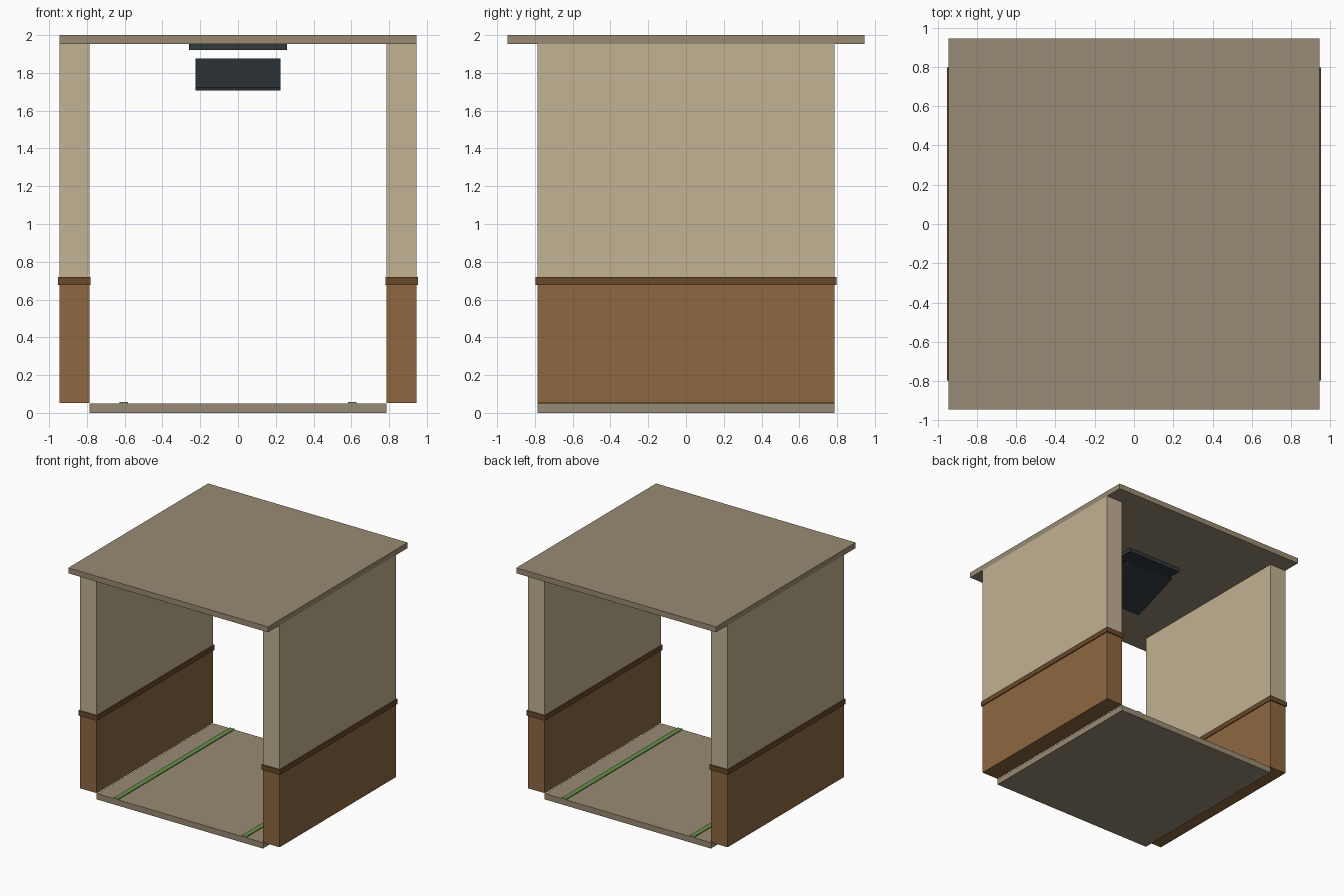
import bpy, math

if "Cube" in bpy.data.objects:
    bpy.data.objects.remove(bpy.data.objects["Cube"])


def srgb(hex_code):
    vals = [int(hex_code[i:i + 2], 16) / 255 for i in (0, 2, 4)]
    return [v / 12.92 if v <= 0.04045 else ((v + 0.055) / 1.055) ** 2.4 for v in vals] + [1.0]


def material(name, hex_code):
    m = bpy.data.materials.new(name)
    m.diffuse_color = srgb(hex_code)
    m.use_nodes = True
    m.node_tree.nodes["Principled BSDF"].inputs["Base Color"].default_value = m.diffuse_color
    return m


stone = material("taupe_stone", "998B74")
plaster = material("cream_plaster", "C1B293")
wood = material("brown_wood", "8E6740")
dark_wood = material("dark_wood", "6A482B")
metal = material("dark_metal", "30383D")
green = material("green_stripe", "649048")


def box(name, lo, hi, mat, tilt=0.0):
    """Box between two corners, optionally tilted about the x axis."""
    centre = [(a + b) / 2 for a, b in zip(lo, hi)]
    bpy.ops.mesh.primitive_cube_add(size=1, location=centre, rotation=(tilt, 0, 0))
    ob = bpy.context.object
    ob.name = name
    ob.scale = [b - a for a, b in zip(lo, hi)]
    ob.data.materials.append(mat)
    return ob


def box_x(name, x0, x1, y, z0, z1, mat):
    """Matching boxes on the left and right sides."""
    box("right_" + name, (x0, -y, z0), (x1, y, z1), mat)
    box("left_" + name, (-x1, -y, z0), (-x0, y, z1), mat)


# Floor and ceiling slabs
box("floor", (-0.787, -0.787, 0), (0.787, 0.787, 0.05), stone)
box("ceiling", (-0.945, -0.945, 1.953), (0.945, 0.945, 2.0), stone)

# Side walls: wood panelling, rail, plaster
box_x("lower_wall", 0.787, 0.945, 0.787, 0.053, 0.677, wood)
box_x("wall_rail", 0.78, 0.953, 0.796, 0.677, 0.72, dark_wood)
box_x("upper_wall", 0.787, 0.945, 0.787, 0.72, 1.953, plaster)

# Guide stripes along the floor
box_x("floor_stripe", 0.583, 0.627, 0.787, 0.05, 0.057, green)

# Ceiling hatch frame and its tilted panel
box("hatch_frame", (-0.26, -0.26, 1.921), (0.26, 0.26, 1.953), metal)
box("hatch_panel", (-0.225, -0.225, 1.784), (0.225, 0.225, 1.801), metal, math.radians(20))
